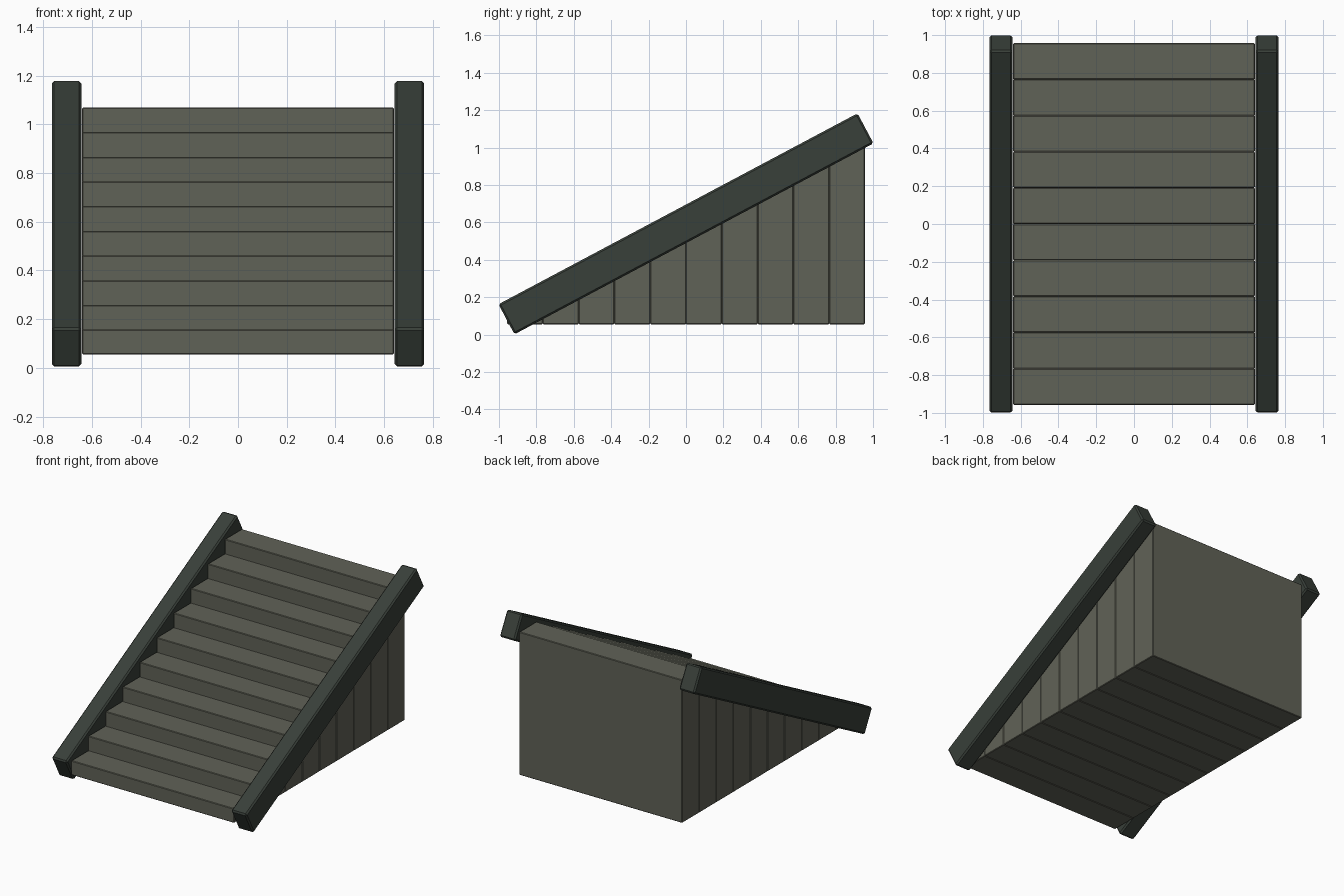
import bpy, bmesh, math
from mathutils import Matrix, Vector

if "Cube" in bpy.data.objects:
    bpy.data.objects.remove(bpy.data.objects["Cube"])


def material(name, rgb):
    m = bpy.data.materials.new(name)
    m.diffuse_color = (*rgb, 1)
    m.use_nodes = True
    m.node_tree.nodes["Principled BSDF"].inputs["Base Color"].default_value = m.diffuse_color
    return m


PLANK = material("weathered grey plank", (0.118, 0.122, 0.095))
BEAM = material("dark green beam", (0.040, 0.050, 0.041))


def box(name, size, centre, mat, bevel, tilt=0.0):
    """Box with chamfered edges, tilted about the x axis."""
    bm = bmesh.new()
    bmesh.ops.create_cube(bm, size=1)
    bmesh.ops.scale(bm, vec=Vector(size), verts=bm.verts)
    bmesh.ops.bevel(bm, geom=bm.edges[:], offset=bevel, segments=1,
                    affect='EDGES', profile=0.5)
    bm.transform(Matrix.Translation(centre) @ Matrix.Rotation(tilt, 4, 'X'))
    me = bpy.data.meshes.new(name)
    bm.to_mesh(me)
    bm.free()
    me.materials.append(mat)
    ob = bpy.data.objects.new(name, me)
    bpy.context.collection.objects.link(ob)
    return ob


# Steps: ten solid blocks, each taller than the one in front
COUNT, DEPTH, RISE, BASE = 10, 0.1914, 0.1015, 0.055
for i in range(COUNT):
    h = RISE * (i + 1)
    y = (i - (COUNT - 1) / 2) * DEPTH
    box(f"step_{i + 1}", (1.28, DEPTH, h), (0, y, BASE + h / 2), PLANK, 0.004)

# Sloping side beams
for side, x in (("left", -0.7045), ("right", 0.7045)):
    box(f"{side}_side_beam", (0.121, 2.174, 0.182), (x, 0, 0.592), BEAM, 0.010,
        math.radians(28.0))
